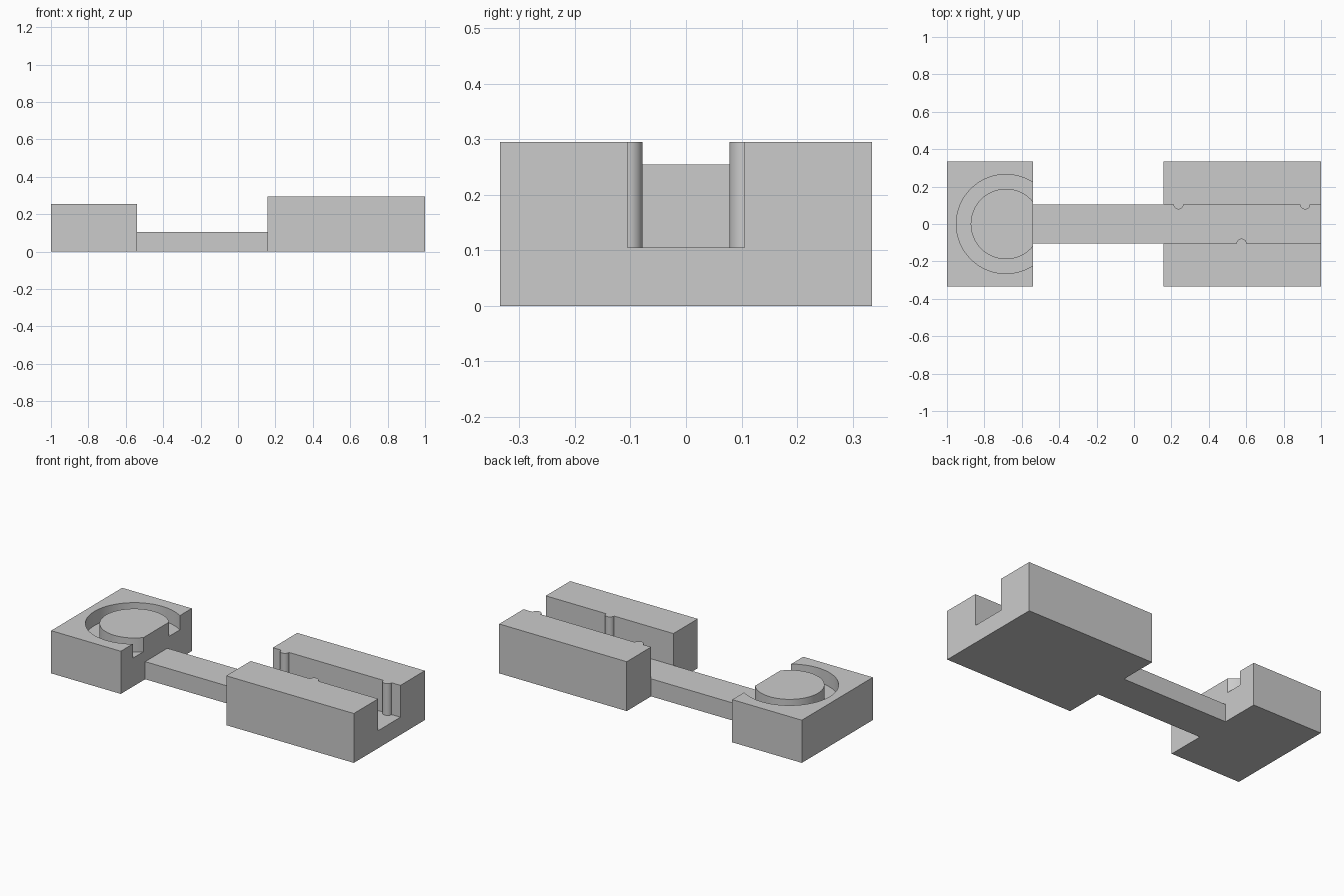
import bpy, bmesh
from math import cos, sin, radians

if "Cube" in bpy.data.objects:
    bpy.data.objects.remove(bpy.data.objects["Cube"])


def arc(cx, cy, r, a0, a1, n):
    """Points on an arc, angles in degrees."""
    angles = [radians(a0 + (a1 - a0) * i / n) for i in range(n + 1)]
    return [(cx + r * cos(a), cy + r * sin(a)) for a in angles]


def rect(x0, x1, y):
    return [(x0, -y), (x1, -y), (x1, y), (x0, y)]


def prism(name, outline, z0, z1):
    """Extrude a plan outline from z0 up to z1."""
    bm = bmesh.new()
    face = bm.faces.new([bm.verts.new((x, y, z0)) for x, y in outline])
    top = bmesh.ops.extrude_face_region(bm, geom=[face], use_keep_orig=True)["geom"]
    bmesh.ops.translate(bm, vec=(0, 0, z1 - z0),
                        verts=[v for v in top if isinstance(v, bmesh.types.BMVert)])
    bmesh.ops.recalc_face_normals(bm, faces=bm.faces)
    mesh = bpy.data.meshes.new(name)
    bm.to_mesh(mesh)
    bm.free()
    obj = bpy.data.objects.new(name, mesh)
    bpy.context.collection.objects.link(obj)
    return obj


def carve(target, cutter):
    """Subtract the cutter, remove it, and smooth the curved walls."""
    cutter.hide_render = True
    mod = target.modifiers.new("carve", 'BOOLEAN')
    mod.operation, mod.solver, mod.object = 'DIFFERENCE', 'EXACT', cutter
    bpy.ops.object.select_all(action='DESELECT')
    bpy.context.view_layer.objects.active = target
    target.select_set(True)
    bpy.ops.object.modifier_apply(modifier=mod.name)
    bpy.data.objects.remove(cutter)
    bpy.ops.object.shade_smooth_by_angle(angle=radians(30))


# Small end block with a ring groove that runs out through its inner side
ring_block = prism("ring_block", rect(-1, -0.54, 0.335), 0, 0.255)
groove = (arc(-0.685, 0, 0.265, 25, 335, 72) + arc(-0.685, 0, 0.188, 335, 25, 72))
carve(ring_block, prism("groove_cutter", groove, 0.17, 0.4))

# Connecting bar
prism("connecting_bar", rect(-0.54, 0.157, 0.105), 0, 0.105)

# Large end block with a channel; half-round ribs stand on the channel walls
channel_block = prism("channel_block", rect(0.157, 1, 0.335), 0, 0.295)
w, r = 0.105, 0.027
channel = ([(0.1, -w)] + arc(0.575, -w, r, 180, 0, 16) + [(1.1, -w), (1.1, w)]
           + arc(0.915, w, r, 360, 180, 16) + arc(0.238, w, r, 360, 180, 16) + [(0.1, w)])
carve(channel_block, prism("channel_cutter", channel, 0.105, 0.5))
